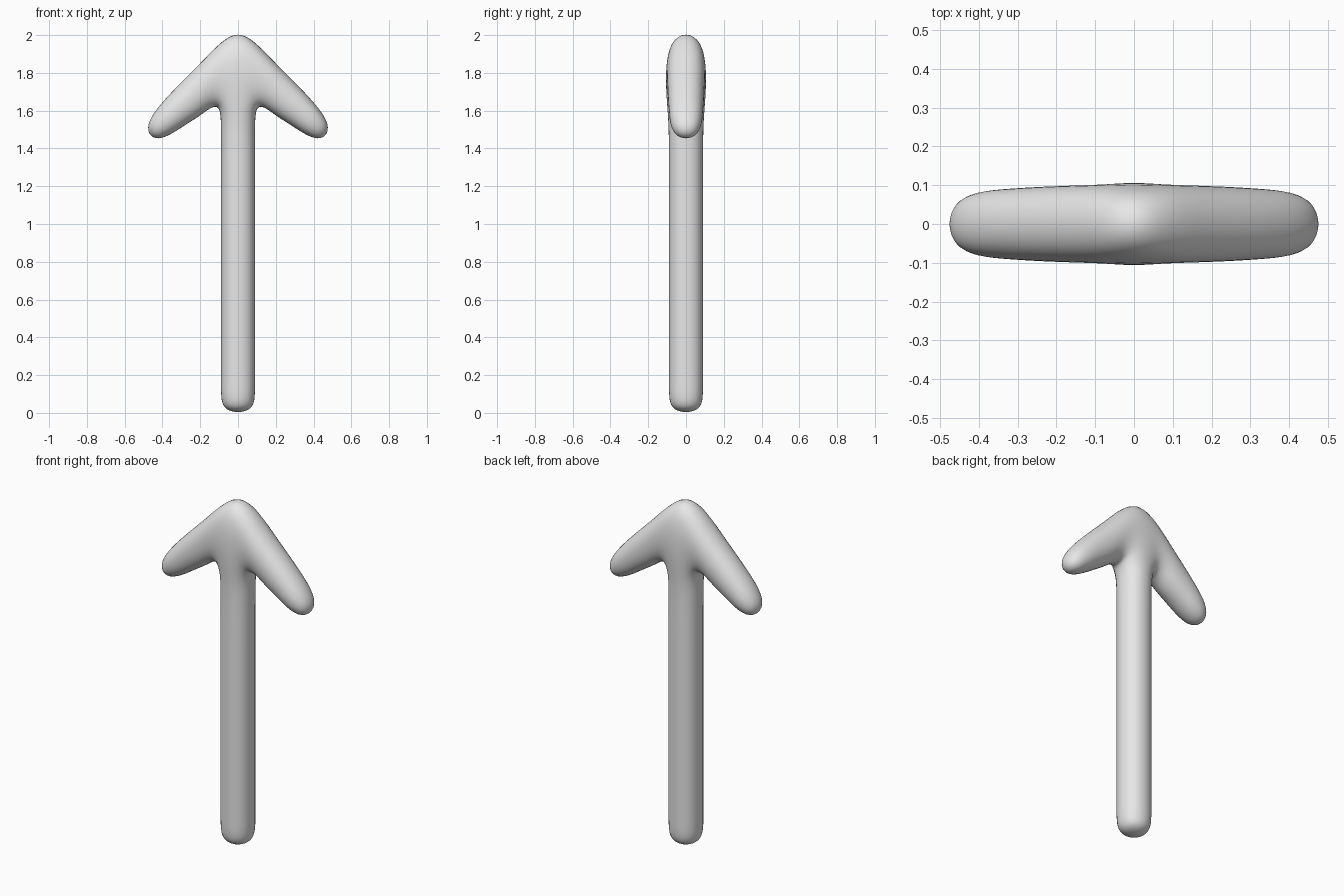
import bpy, bmesh

if "Cube" in bpy.data.objects:
    bpy.data.objects.remove(bpy.data.objects["Cube"])

# Head stations from centre to tip: (top x, top z, bottom x, bottom z, half depth)
HEAD = [(0.05, 2.025, 0.10, 1.64, 0.110),
        (0.20, 1.860, 0.20, 1.56, 0.107),
        (0.37, 1.695, 0.265, 1.525, 0.100),
        (0.517, 1.515, 0.44, 1.41, 0.085)]
# Shaft loops going down from the head
SHAFT_Z = [1.52, 1.2, 0.45, 0.13, -0.006]
SHAFT_R = 0.098

bm = bmesh.new()


def pair(x, z, w):
    """Front and back cage vertices of one outline point."""
    return bm.verts.new((x, -w, z)), bm.verts.new((x, w, z))


def station(sign, s):
    return pair(sign * s[0], s[1], s[4]), pair(sign * s[2], s[3], s[4])


def quad(a, b, c, d):
    """Front and back face of one cage cell."""
    for k in (0, 1):
        bm.faces.new((a[k], b[k], c[k], d[k]))


def wall(a, b):
    """Side face joining front and back along an outline edge."""
    bm.faces.new((a[0], b[0], b[1], a[1]))


# Arrow head: a strip from the left tip over the centre to the right tip
strip = [station(-1, s) for s in reversed(HEAD)] + [station(1, s) for s in HEAD]
mid = len(HEAD) - 1
for i, ((t0, u0), (t1, u1)) in enumerate(zip(strip, strip[1:])):
    quad(t0, t1, u1, u0)
    wall(t0, t1)
    if i != mid:
        wall(u0, u1)
wall(*strip[0])
wall(*strip[-1])

# Shaft: extruded down from the centre cell
left, right = strip[mid][1], strip[mid + 1][1]
for z in SHAFT_Z:
    nl, nr = pair(-SHAFT_R, z, SHAFT_R), pair(SHAFT_R, z, SHAFT_R)
    quad(left, right, nr, nl)
    wall(left, nl)
    wall(right, nr)
    left, right = nl, nr
wall(left, right)

bmesh.ops.recalc_face_normals(bm, faces=bm.faces)
for f in bm.faces:
    f.smooth = True
mesh = bpy.data.meshes.new("arrow")
bm.to_mesh(mesh)
bm.free()

arrow = bpy.data.objects.new("arrow", mesh)
bpy.context.collection.objects.link(arrow)
sub = arrow.modifiers.new("smooth", "SUBSURF")
sub.levels = sub.render_levels = 3

grey = bpy.data.materials.new("light grey")
grey.diffuse_color = (0.8, 0.8, 0.8, 1)
grey.use_nodes = True
grey.node_tree.nodes["Principled BSDF"].inputs["Base Color"].default_value = grey.diffuse_color
mesh.materials.append(grey)
